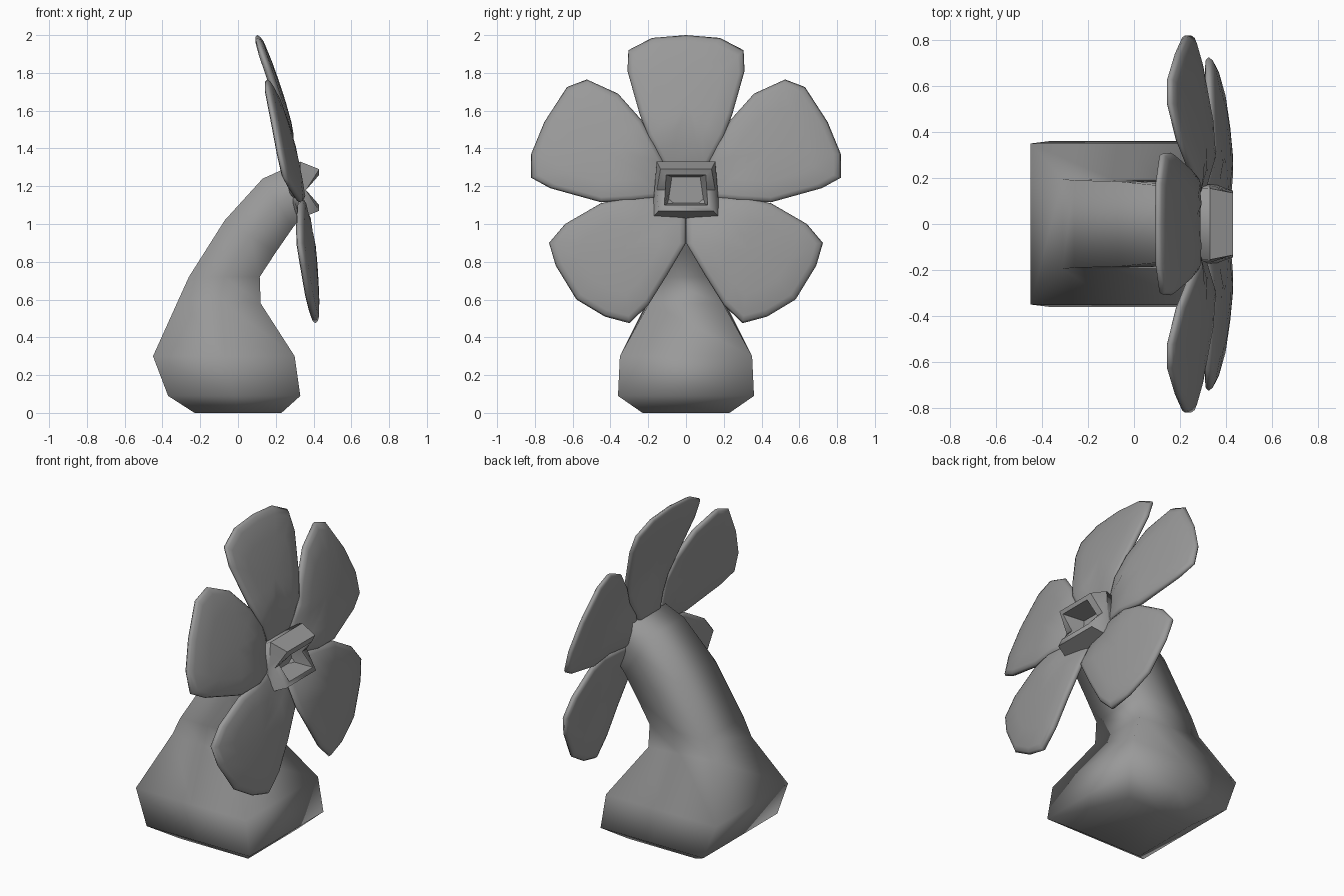
import bpy, bmesh, math

if "Cube" in bpy.data.objects:
    bpy.data.objects.remove(bpy.data.objects["Cube"])

grey = bpy.data.materials.new("warm_grey")
grey.diffuse_color = (0.32, 0.32, 0.32, 1)
grey.use_nodes = True
grey.node_tree.nodes["Principled BSDF"].inputs["Base Color"].default_value = grey.diffuse_color


def finish(name, bm, angle):
    bmesh.ops.remove_doubles(bm, verts=bm.verts, dist=0.0005)
    bmesh.ops.recalc_face_normals(bm, faces=bm.faces)
    me = bpy.data.meshes.new(name)
    bm.to_mesh(me)
    bm.free()
    me.materials.append(grey)
    ob = bpy.data.objects.new(name, me)
    bpy.context.collection.objects.link(ob)
    bpy.ops.object.select_all(action='DESELECT')
    ob.select_set(True)
    bpy.context.view_layer.objects.active = ob
    bpy.ops.object.shade_smooth_by_angle(angle=math.radians(angle))
    return ob


def bridge(bm, a, b):
    n = len(a)
    for i in range(n):
        j = (i + 1) % n
        bm.faces.new((a[i], a[j], b[j], b[i]))


def loft(name, rings, angle, cap_start=False, cap_end=False):
    # ring: upper point, middle point, lower point, each (x, z, half width)
    bm = bmesh.new()
    loops = []
    for ring in rings:
        pts = [(x, w, z) for x, z, w in ring]
        pts += [(x, -w, z) for x, z, w in reversed(ring)]
        loops.append([bm.verts.new(p) for p in pts])
    for a, b in zip(loops, loops[1:]):
        bridge(bm, a, b)
    if cap_start:
        bm.faces.new(loops[0])
    if cap_end:
        bm.faces.new(loops[-1])
    return finish(name, bm, angle)


def span(x1, z1, w1, x2, z2, w2):
    return [(x1, z1, w1), ((x1 + x2) / 2, (z1 + z2) / 2, (w1 + w2) / 2), (x2, z2, w2)]


# Bulb-shaped base flowing into the bent neck
mouth_edge = span(0.33, 1.33, 0.155, 0.33, 1.03, 0.18)
loft("base_and_neck", [
    span(-0.23, 0, 0.23, 0.23, 0, 0.23),
    span(-0.37, 0.09, 0.36, 0.33, 0.09, 0.36),
    span(-0.45, 0.30, 0.35, 0.30, 0.30, 0.35),
    span(-0.31, 0.61, 0.195, 0.12, 0.58, 0.195),
    span(-0.26, 0.72, 0.19, 0.115, 0.72, 0.19),
    span(-0.07, 1.02, 0.185, 0.20, 0.85, 0.185),
    span(0.13, 1.24, 0.165, 0.29, 0.98, 0.18),
    mouth_edge], 180, cap_start=True)

# Open mouth: lips reach forward, corners are set back
loft("mouth", [
    mouth_edge,
    [(0.43, 1.29, 0.135), (0.36, 1.18, 0.155), (0.43, 1.07, 0.145)],
    [(0.43, 1.26, 0.105), (0.36, 1.18, 0.11), (0.43, 1.10, 0.115)],
    span(0.30, 1.25, 0.075, 0.30, 1.11, 0.095)], 60, cap_end=True)


# Petals: pillow-shaped plates lying on a tilted, backward-curling dish
def dish(y, z):
    r = math.hypot(y, z - 1.2)
    tuck = 0.10 * max(0, 1 - r / 0.3)          # roots sink into the head
    return 0.335 - 0.2 * (z - 1.2) - 0.115 * r * r - tuck


def petal(name, outline, side=1):
    n = len(outline)
    cy = sum(p[0] for p in outline) / n
    cz = sum(p[1] for p in outline) / n
    bm = bmesh.new()
    for face in (1, -1):
        loops = []
        for s, t in ((1, 0), (0.97, 0.014), (0.9, 0.022), (0.6, 0.027), (0.3, 0.029)):
            loop = []
            for y, z in outline:
                py, pz = cy + (y - cy) * s, cz + (z - cz) * s
                loop.append(bm.verts.new((dish(py, pz) + face * t, side * py, pz)))
            loops.append(loop)
        for a, b in zip(loops, loops[1:]):
            bridge(bm, a, b)
        mid = bm.verts.new((dish(cy, cz) + face * 0.03, side * cy, cz))
        for i in range(n):
            bm.faces.new((loops[-1][i], loops[-1][(i + 1) % n], mid))
    return finish(name, bm, 180)


half = [(0.10, 1.27), (0.145, 1.36), (0.20, 1.46), (0.245, 1.58), (0.31, 1.81),
        (0.305, 1.92), (0.18, 1.985)]
petal("top_petal", half + [(0, 2.0)] + [(-y, z) for y, z in reversed(half)])

side_shape = [(0.09, 1.20), (0.115, 1.33), (0.165, 1.42), (0.235, 1.55), (0.36, 1.69),
              (0.525, 1.765), (0.63, 1.725), (0.75, 1.54), (0.82, 1.37), (0.82, 1.245),
              (0.72, 1.19), (0.45, 1.115), (0.28, 1.125), (0.12, 1.14)]
low_shape = [(0.08, 1.14), (0.20, 1.145), (0.33, 1.135), (0.45, 1.11), (0.64, 1.0),
             (0.725, 0.90), (0.69, 0.78), (0.58, 0.60), (0.43, 0.51), (0.30, 0.475),
             (0.20, 0.57), (0.10, 0.73), (0.0, 0.90), (0.0, 1.04)]
for label, side in (("left", -1), ("right", 1)):
    petal(label + "_side_petal", side_shape, side)
    petal(label + "_lower_petal", low_shape, side)
